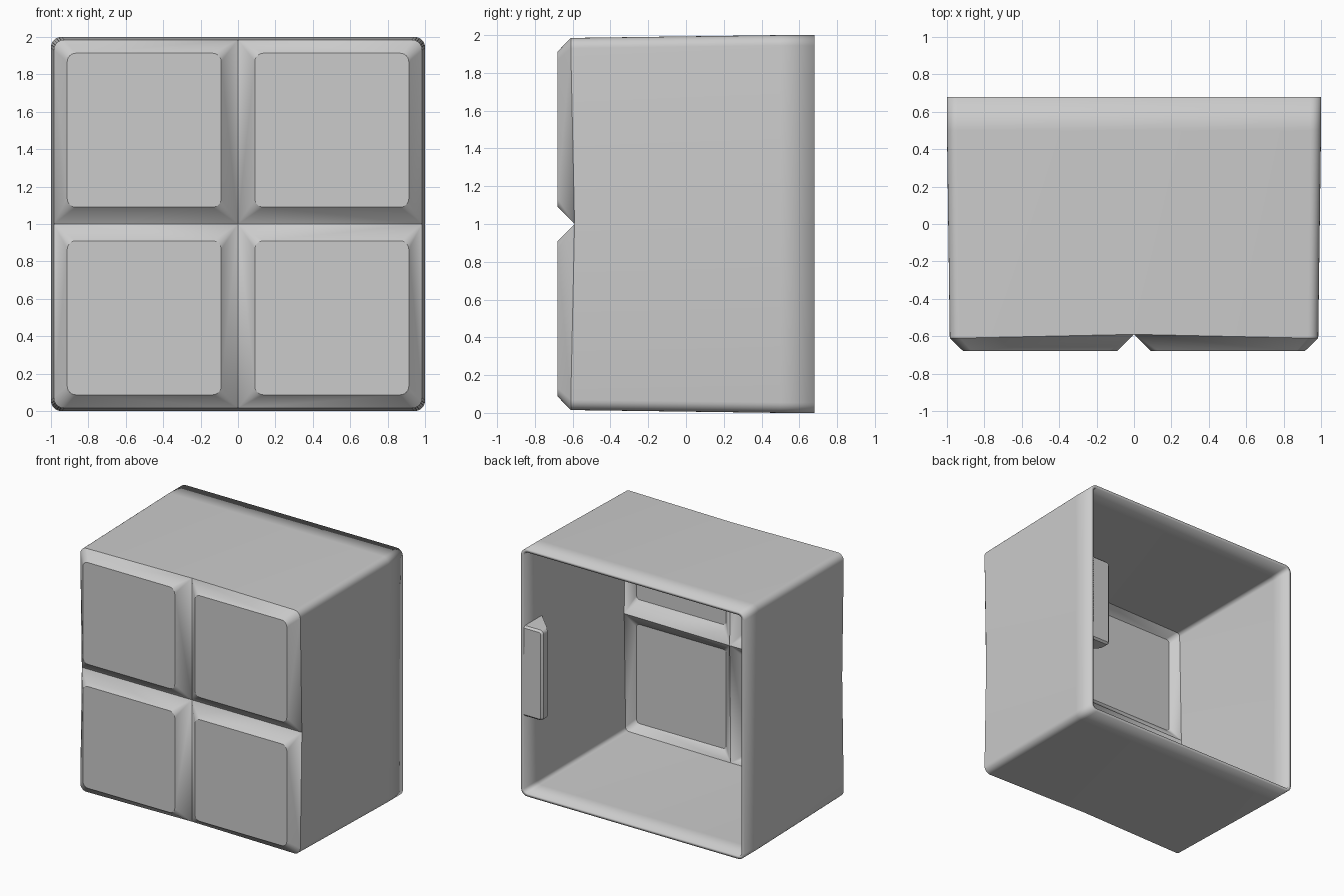
import bpy, bmesh, math

cube = bpy.data.objects.get("Cube")
if cube:
    bpy.data.objects.remove(cube, do_unlink=True)

grey = bpy.data.materials.new("light_grey")
grey.use_nodes = True
grey.diffuse_color = (0.6, 0.6, 0.6, 1)
grey.node_tree.nodes["Principled BSDF"].inputs["Base Color"].default_value = grey.diffuse_color

WALL = 0.025       # shell thickness
FRONT = -0.68      # face of the pads
SHOULDER = -0.61   # outer foot of the pad chamfer
GROOVE = -0.59     # bottom of the grooves
BACK = 0.68
HALF = 0.985       # half width at the shoulder
STEPS = 6


def finish(bm, name):
    """Turn a bmesh into a shaded object."""
    mesh = bpy.data.meshes.new(name)
    bm.to_mesh(mesh)
    bm.free()
    mesh.materials.append(grey)
    obj = bpy.data.objects.new(name, mesh)
    bpy.context.collection.objects.link(obj)
    bpy.ops.object.select_all(action='DESELECT')
    obj.select_set(True)
    bpy.context.view_layer.objects.active = obj
    bpy.ops.object.shade_smooth_by_angle(angle=math.radians(30))
    return obj


def rounded_square(lo, hi, radii):
    """Outline with one radius per corner, starting at the low corner."""
    points = []
    for i, r in enumerate(radii):
        cx = lo + r if i in (0, 3) else hi - r
        cz = lo + r if i in (0, 1) else hi - r
        for s in range(STEPS + 1):
            a = math.pi + (i + s / STEPS) * math.pi / 2
            points.append((cx + r * math.cos(a), cz + r * math.sin(a)))
    return points


def add_pad(bm, sx, sz):
    """One raised pad with chamfers that run down into the grooves."""
    rim = rounded_square(0.09, 0.913, [0.045] * 4)
    foot = rounded_square(0, HALF, [0, 0, 0.055, 0])
    top = [bm.verts.new((sx * x, FRONT, 1 + sz * z)) for x, z in rim]
    base = [bm.verts.new((sx * x, GROOVE if min(x, z) < 0.001 else SHOULDER, 1 + sz * z))
            for x, z in foot]
    bm.faces.new(top)
    for i in range(len(top)):
        j = (i + 1) % len(top)
        if (base[i].co - base[j].co).length < 1e-5:
            bm.faces.new((top[i], top[j], base[i]))
        else:
            bm.faces.new((top[i], top[j], base[j], base[i]))


# Hollow case: four pads, then tapered walls drawn back from their outline
bm = bmesh.new()
for sx in (-1, 1):
    for sz in (-1, 1):
        add_pad(bm, sx, sz)
bmesh.ops.remove_doubles(bm, verts=bm.verts, dist=1e-4)
for scale, y in ((1 / HALF, 0.5), (1, BACK)):
    edges = [e for e in bm.edges if e.is_boundary]
    new = bmesh.ops.extrude_edge_only(bm, edges=edges)["geom"]
    for v in (g for g in new if isinstance(g, bmesh.types.BMVert)):
        v.co = (v.co.x * scale, y, 1 + (v.co.z - 1) * scale)
bmesh.ops.recalc_face_normals(bm, faces=bm.faces)
front = min(bm.faces, key=lambda f: f.calc_center_median().y)
if front.normal.y > 0:
    bmesh.ops.reverse_faces(bm, faces=bm.faces)
case = finish(bm, "case_shell")
solid = case.modifiers.new("wall", 'SOLIDIFY')
solid.thickness = WALL
solid.offset = -1
solid.use_even_offset = True

# Finger catch: wedge inside the left wall at the open back
bm = bmesh.new()
profile = [(0.985, BACK), (0.81, BACK), (0.81, 0.615), (0.985, 0.44)]
face = bm.faces.new([bm.verts.new((x, y, 0.64)) for x, y in profile])
new = bmesh.ops.extrude_face_region(bm, geom=[face])["geom"]
bmesh.ops.translate(bm, vec=(0, 0, 0.73),
                    verts=[g for g in new if isinstance(g, bmesh.types.BMVert)])
bmesh.ops.recalc_face_normals(bm, faces=bm.faces)
# Round the tip corners, then chamfer the rear face
tips = [e for e in bm.edges if all(v.co.x < 0.9 for v in e.verts)
        and abs(e.verts[0].co.z - e.verts[1].co.z) < 0.01]
bmesh.ops.bevel(bm, geom=tips, offset=0.03, segments=4, profile=0.5, affect='EDGES')
rear = [e for e in bm.edges if all(v.co.y > BACK - 0.001 for v in e.verts)
        and min(v.co.x for v in e.verts) < 0.98]
bmesh.ops.bevel(bm, geom=rear, offset=0.015, segments=1, affect='EDGES')
finish(bm, "finger_catch")
